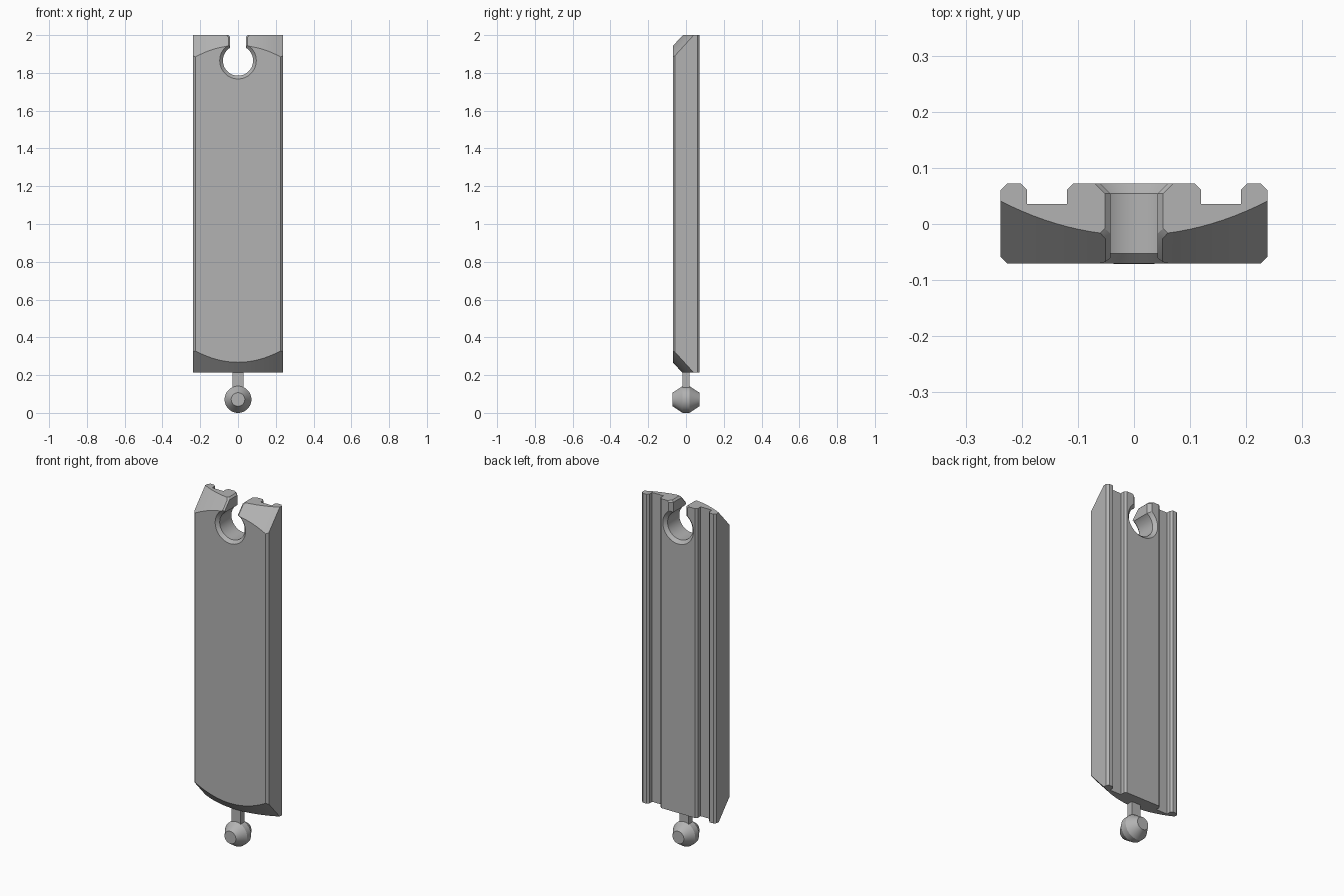
import bpy, bmesh, math

if "Cube" in bpy.data.objects:
    bpy.data.objects.remove(bpy.data.objects["Cube"])

grey = bpy.data.materials.new("plain_grey")
grey.diffuse_color = (0.45, 0.45, 0.45, 1)
grey.use_nodes = True
grey.node_tree.nodes["Principled BSDF"].inputs["Base Color"].default_value = grey.diffuse_color

BASE, TOP = 0.213, 2.0      # plate ends
FRONT, BACK = -0.07, 0.072  # plate faces
HALF = 0.238                # plate half width
SLOPE = 1.1                 # slope of the bevelled ends


def loft(name, rings):
    """Closed solid through a list of equal-length rings, capped at both ends."""
    bm = bmesh.new()
    vs = [[bm.verts.new(p) for p in r] for r in rings]
    n = len(rings[0])
    for a, b in zip(vs, vs[1:]):
        for i in range(n):
            j = (i + 1) % n
            bm.faces.new((a[i], a[j], b[j], b[i]))
    bm.faces.new(vs[0])
    bm.faces.new(vs[-1])
    bmesh.ops.recalc_face_normals(bm, faces=bm.faces)
    me = bpy.data.meshes.new(name)
    bm.to_mesh(me)
    bm.free()
    me.materials.append(grey)
    ob = bpy.data.objects.new(name, me)
    bpy.context.collection.objects.link(ob)
    return ob


def lathe(name, profile, zc, n=48):
    """Turn (y, radius) points around a y axis at height zc."""
    return loft(name, [[(r * math.cos(2 * math.pi * i / n), y,
                         zc + r * math.sin(2 * math.pi * i / n))
                        for i in range(n)] for y, r in profile])


def activate(ob):
    bpy.ops.object.select_all(action='DESELECT')
    ob.select_set(True)
    bpy.context.view_layer.objects.active = ob


def cut(ob, cutter):
    activate(ob)
    mod = ob.modifiers.new("cut", 'BOOLEAN')
    mod.operation, mod.solver, mod.object = 'DIFFERENCE', 'EXACT', cutter
    bpy.ops.object.modifier_apply(modifier=mod.name)
    bpy.data.objects.remove(cutter)


def smooth(ob):
    activate(ob)
    bpy.ops.object.shade_smooth_by_angle(angle=math.radians(30))


# Plate: half cross-section with two back channels, mirrored and extruded
half = [(HALF - 0.012, FRONT), (HALF, FRONT + 0.012), (HALF, BACK - 0.012),
        (HALF - 0.012, BACK), (0.202, BACK), (0.191, BACK - 0.011),
        (0.191, 0.036), (0.119, 0.036), (0.119, BACK - 0.011), (0.108, BACK)]
section = half + [(-x, y) for x, y in reversed(half)]
plate = loft("plate", [[(x, y, z) for x, y in section] for z in (BASE, TOP)])

# Curved bevels on both ends
for end, s in ((TOP, 1), (BASE, -1)):
    rings = []
    for i in range(29):
        x = -0.28 + 0.02 * i
        edge = -0.055 - 0.067 * (x / HALF) ** 2
        low, high = edge + SLOPE * (-0.2 - FRONT), edge + SLOPE * (0.3 - FRONT)
        rings.append([(x, -0.2, end + s * low), (x, 0.3, end + s * high),
                      (x, -0.2, end + s * high)])
    cut(plate, loft("bevel_cutter", rings))

# Socket hole with chamfered rims
cut(plate, lathe("hole_cutter", [(-0.1, 0.127), (-0.053, 0.08),
                                 (0.054, 0.08), (0.1, 0.126)], 1.865))

# Slot from the hole to the top, chamfered at front, back and top
rings = []
for z, w in ((1.9, 0), (1.99, 0), (2.012, 0.022)):
    f = FRONT + (z - (TOP - 0.055)) / SLOPE
    side = [(0.074 + w, f - 0.02), (0.042 + w, f + 0.012),
            (0.042 + w, 0.054), (0.072 + w, 0.084)]
    rings.append([(x, y, z) for x, y in side + [(-x, y) for x, y in reversed(side)]])
cut(plate, loft("slot_cutter", rings))
smooth(plate)

# Connector neck and faceted ball below the plate
neck = loft("neck", [[(x, y, z) for x, y in ((-0.03, -0.018), (0.03, -0.018),
                                             (0.03, 0.018), (-0.03, 0.018))]
                     for z in (0.1, 0.23)])
ball = lathe("ball", [(-0.071, 0.036), (-0.018, 0.071),
                      (0.018, 0.071), (0.071, 0.036)], 0.071)
smooth(ball)
